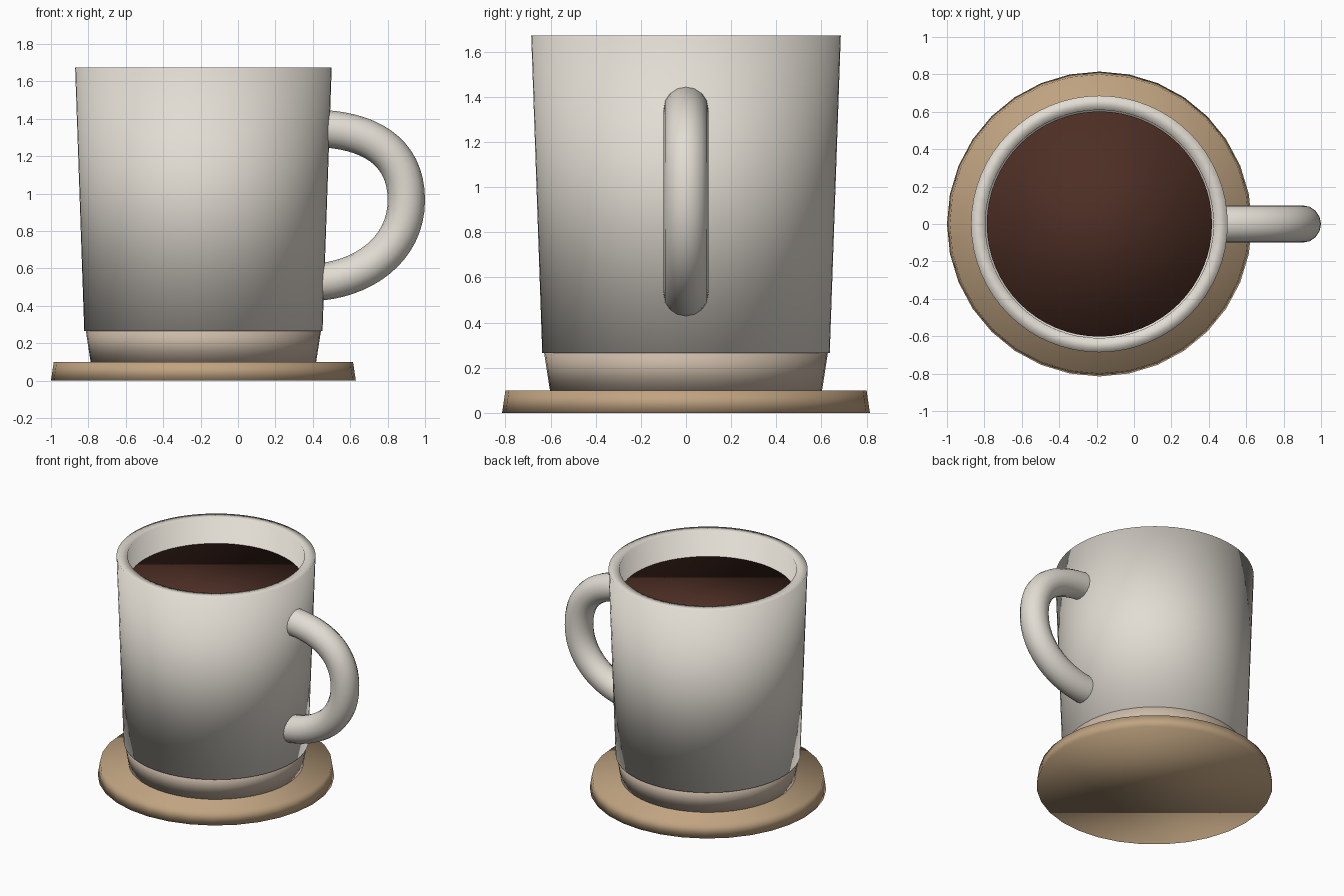
import bpy
import bmesh
import math

default = bpy.data.objects.get("Cube")
if default:
    bpy.data.objects.remove(default, do_unlink=True)

CENTRE_X = -0.185


def material(name, rgb):
    mat = bpy.data.materials.new(name)
    mat.use_nodes = True
    mat.diffuse_color = (*rgb, 1)
    mat.node_tree.nodes["Principled BSDF"].inputs["Base Color"].default_value = (*rgb, 1)
    return mat


def turned(name, profile, sides, mat):
    """Revolve a (radius, height) profile, closing both ends with flat caps."""
    bm = bmesh.new()
    rings = []
    for radius, z in profile:
        angles = [math.tau * i / sides for i in range(sides)]
        rings.append([bm.verts.new((radius * math.cos(a), radius * math.sin(a), z))
                      for a in angles])
    for low, high in zip(rings, rings[1:]):
        for i in range(sides):
            j = (i + 1) % sides
            bm.faces.new((low[i], low[j], high[j], high[i]))
    bm.faces.new(rings[0][::-1])
    bm.faces.new(rings[-1])
    for face in bm.faces:
        face.smooth = True
    mesh = bpy.data.meshes.new(name)
    bm.to_mesh(mesh)
    bm.free()
    mesh.materials.append(mat)
    obj = bpy.data.objects.new(name, mesh)
    obj.location.x = CENTRE_X
    bpy.context.collection.objects.link(obj)
    return obj


ceramic = material("cream ceramic", (0.76, 0.72, 0.65))
clay = material("pale clay", (0.60, 0.49, 0.39))
wood = material("tan wood", (0.53, 0.37, 0.22))
coffee = material("dark coffee", (0.075, 0.028, 0.018))

# Coaster, foot, cup wall with hollow inside, and drink
turned("coaster", [(0.815, 0), (0.80, 0.1)], 32, wood)
turned("foot_ring", [(0.603, 0.1), (0.634, 0.3)], 48, clay)
turned("cup", [(0.637, 0.265), (0.686, 1.673), (0.61, 1.673), (0.58, 0.35)], 64, ceramic)
turned("drink", [(0.598, 1.40), (0.602, 1.485)], 64, coffee)

# Handle: round tube swept along a curve
curve = bpy.data.curves.new("handle", "CURVE")
curve.dimensions = "3D"
curve.bevel_depth = 0.1
curve.bevel_resolution = 6
curve.resolution_u = 16
curve.use_fill_caps = True
spline = curve.splines.new("BEZIER")
spline.bezier_points.add(2)
path = [  # position x, z and handle offset x, z
    (0.43, 1.348, 0.26, -0.01),
    (0.90, 0.965, 0, -0.27),
    (0.40, 0.525, -0.26, -0.01),
]
for point, (x, z, dx, dz) in zip(spline.bezier_points, path):
    point.handle_left_type = point.handle_right_type = "FREE"
    point.co = (x, 0, z)
    point.handle_left = (x - dx, 0, z - dz)
    point.handle_right = (x + dx, 0, z + dz)
curve.materials.append(ceramic)
handle = bpy.data.objects.new("handle", curve)
bpy.context.collection.objects.link(handle)
bpy.ops.object.select_all(action="DESELECT")
handle.select_set(True)
bpy.context.view_layer.objects.active = handle
bpy.ops.object.convert(target="MESH")
bpy.ops.object.shade_smooth_by_angle(angle=math.radians(40))
